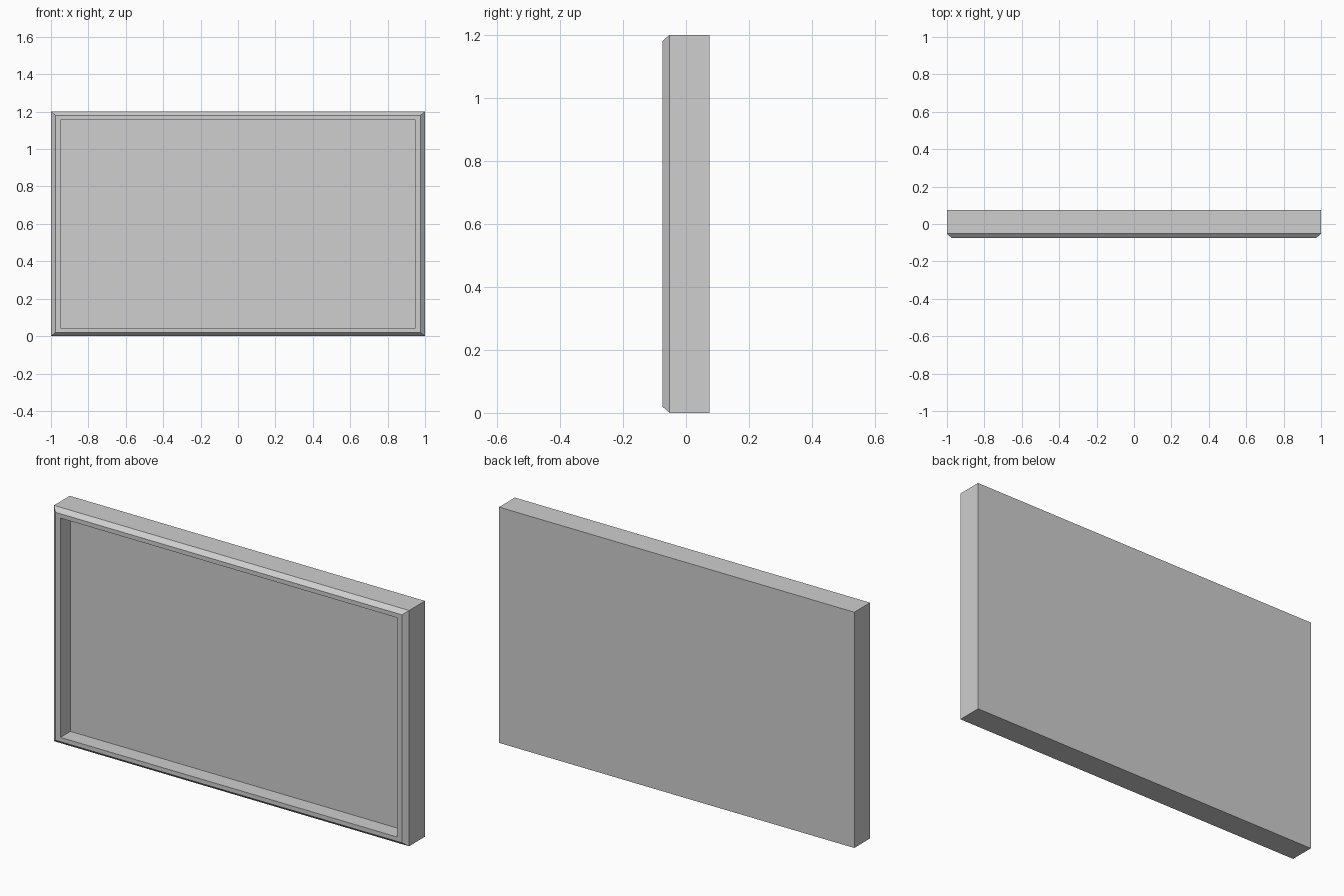
import bpy
import bmesh

cube = bpy.data.objects.get("Cube")
if cube:
    bpy.data.objects.remove(cube, do_unlink=True)

WIDTH, HEIGHT = 2.0, 1.2

grey = bpy.data.materials.new("light grey")
grey.use_nodes = True
colour = (0.62, 0.62, 0.62, 1)
grey.diffuse_color = colour
grey.node_tree.nodes["Principled BSDF"].inputs["Base Color"].default_value = colour


def add_ring(bm, inset_x, inset_z, y):
    """Rectangle facing the front, inset from the outer outline."""
    x, low, high = WIDTH / 2 - inset_x, inset_z, HEIGHT - inset_z
    corners = [(-x, low), (x, low), (x, high), (-x, high)]
    return [bm.verts.new((cx, y, cz)) for cx, cz in corners]


# Tray section from the back edge, over the chamfered lip, into the recess
profile = [
    (0, 0, 0.075),
    (0, 0, -0.052),
    (0.025, 0.02, -0.075),
    (0.053, 0.042, -0.075),
    (0.053, 0.042, 0.005),
]

bm = bmesh.new()
rings = [add_ring(bm, *point) for point in profile]
for a, b in zip(rings, rings[1:]):
    for i in range(4):
        j = (i + 1) % 4
        bm.faces.new((a[i], a[j], b[j], b[i]))

# Back panel and recessed front panel
bm.faces.new(rings[0])
bm.faces.new(rings[-1])
bmesh.ops.recalc_face_normals(bm, faces=bm.faces)

mesh = bpy.data.meshes.new("framed_panel")
bm.to_mesh(mesh)
bm.free()
mesh.materials.append(grey)
panel = bpy.data.objects.new("framed_panel", mesh)
bpy.context.collection.objects.link(panel)
